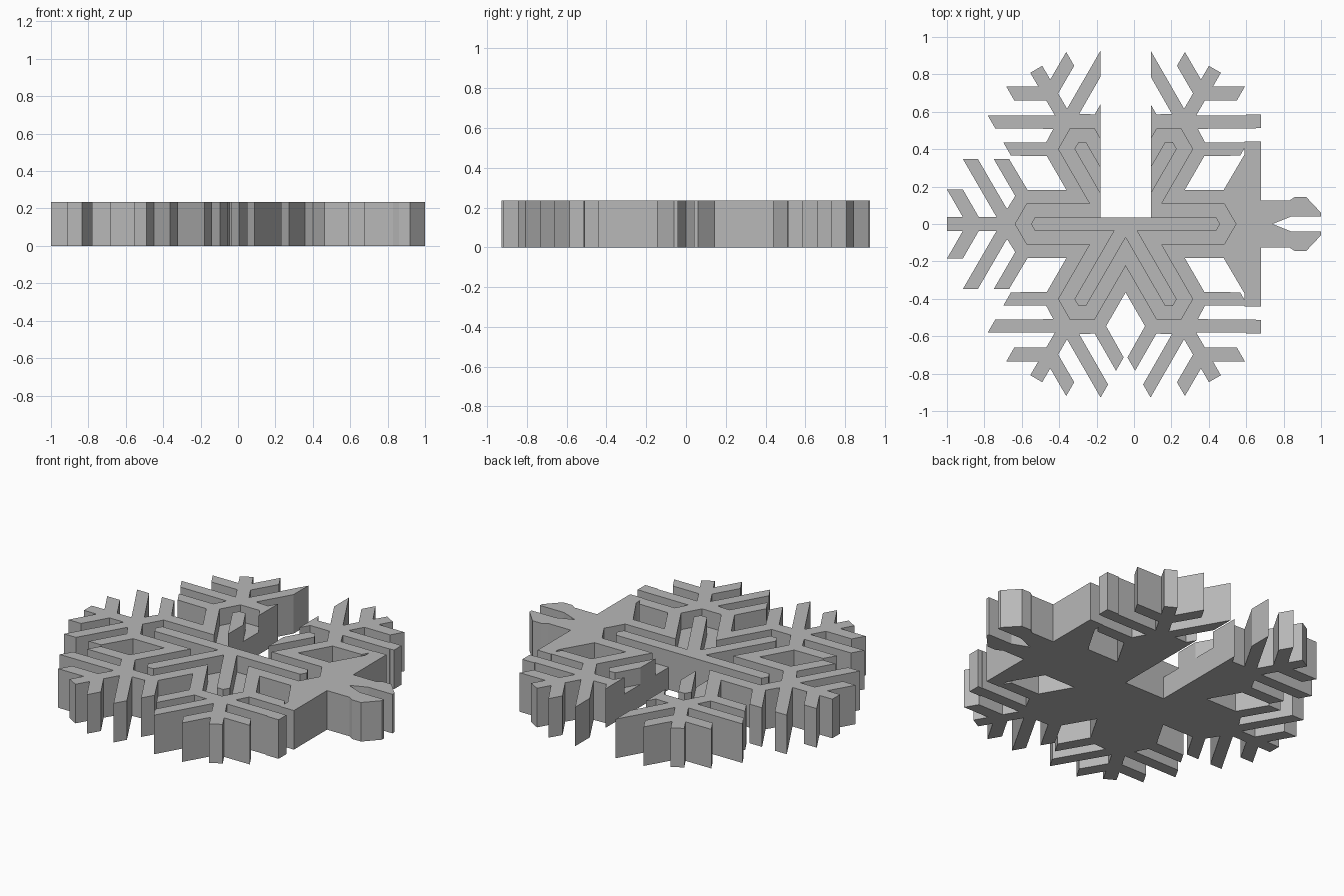
import bpy, bmesh
from math import pi, sqrt
from mathutils import Matrix, Vector

if "Cube" in bpy.data.objects:
    bpy.data.objects.remove(bpy.data.objects["Cube"], do_unlink=True)

HEIGHT = 0.235
FLOOR = 0.135          # height of the groove floor
CENTRE = Vector((-0.045, 0))
CUT_X = 0.68           # where the clip side is trimmed

grey = bpy.data.materials.new("grey plastic")
grey.use_nodes = True
colour = (0.48, 0.48, 0.48, 1)
grey.diffuse_color = colour
grey.node_tree.nodes["Principled BSDF"].inputs["Base Color"].default_value = colour


def prism(name, outline, z0, z1):
    """Upright prism over a flat outline."""
    bm = bmesh.new()
    face = bm.faces.new([bm.verts.new((p[0], p[1], z0)) for p in outline])
    top = bmesh.ops.extrude_face_region(bm, geom=[face])["geom"]
    bmesh.ops.translate(bm, vec=(0, 0, z1 - z0),
                        verts=[g for g in top if isinstance(g, bmesh.types.BMVert)])
    bmesh.ops.recalc_face_normals(bm, faces=bm.faces)
    mesh = bpy.data.meshes.new(name)
    bm.to_mesh(mesh)
    bm.free()
    mesh.materials.append(grey)
    obj = bpy.data.objects.new(name, mesh)
    bpy.context.scene.collection.objects.link(obj)
    return obj


def box(name, x0, x1, y0, y1, z0, z1):
    return prism(name, [(x0, y0), (x1, y0), (x1, y1), (x0, y1)], z0, z1)


def combine(target, tool, operation, keep=False):
    """Apply a boolean and drop the tool."""
    mod = target.modifiers.new("cut", "BOOLEAN")
    mod.operation = operation
    mod.solver = "EXACT"
    mod.object = tool
    bpy.context.view_layer.objects.active = target
    bpy.ops.object.modifier_apply(modifier=mod.name)
    if not keep:
        bpy.data.objects.remove(tool, do_unlink=True)


def six_arms(half):
    """Mirror half an arm and repeat it six times; half starts at the inner corner."""
    arm = [(r, -t) for r, t in half] + [(r, t) for r, t in reversed(half[1:])]
    points = []
    for i in range(6):
        turn = Matrix.Rotation(i * pi / 3, 2)
        points += [turn @ Vector(p) + CENTRE for p in arm]
    return points


def pointed_star(width, tip):
    return six_arms([(width * sqrt(3), width), (tip - width / sqrt(3), width), (tip, 0)])[:]


def star_outline(width, tip):
    # The tip lies on the axis, so drop its mirrored twin
    points = pointed_star(width, tip)
    return [p for i, p in enumerate(points) if (p - points[i - 1]).length > 0.0001]


# Snowflake body with three pairs of branches on each arm
half_arm = [(0.317, 0.183), (0.525, 0.183), (0.623, 0.348), (0.705, 0.348),
            (0.59, 0.15), (0.634, 0.08), (0.79, 0.348), (0.87, 0.348),
            (0.69, 0.037), (0.785, 0.037), (0.87, 0.185), (0.955, 0.185),
            (0.87, 0.037), (0.955, 0.037)]
body = prism("snowflake_body", six_arms(half_arm), 0, HEIGHT)

# Trim the clip side, keeping the corner arms
combine(body, box("trim", CUT_X, 1.3, -0.62, 0.62, -0.1, 0.5), "DIFFERENCE")

# Clip plate with a forked snap tab
half_clip = [(0.56, 0.11), (0.48, 0.183), (0.59, 0.37), (0.59, 0.44), (CUT_X, 0.44),
             (CUT_X, 0.125), (0.83, 0.125), (0.86, 0.145), (0.92, 0.145),
             (1.0, 0.06), (1.0, 0.04), (0.84, 0.04)]
clip = half_clip + [(0.74, 0)] + [(x, -y) for x, y in reversed(half_clip)]
combine(body, prism("clip_plate", clip, 0, HEIGHT), "UNION")

# Squared ends of the branches beside the plate
for y in (-0.585, 0.512):
    combine(body, box("branch_end", 0.6, CUT_X, y, y + 0.073, 0, HEIGHT), "UNION")

# Star groove in the top, with a raised rib in its middle
combine(body, prism("groove", star_outline(0.11, 0.59), FLOOR, 0.5), "DIFFERENCE")
rib = prism("star_rib", star_outline(0.036, 0.505), FLOOR, HEIGHT)

# Slot from the back edge to the middle
slot = box("slot", -0.18, 0.09, 0.036, 1.3, -0.1, 0.5)
combine(body, slot, "DIFFERENCE", keep=True)
combine(rib, slot, "DIFFERENCE")
